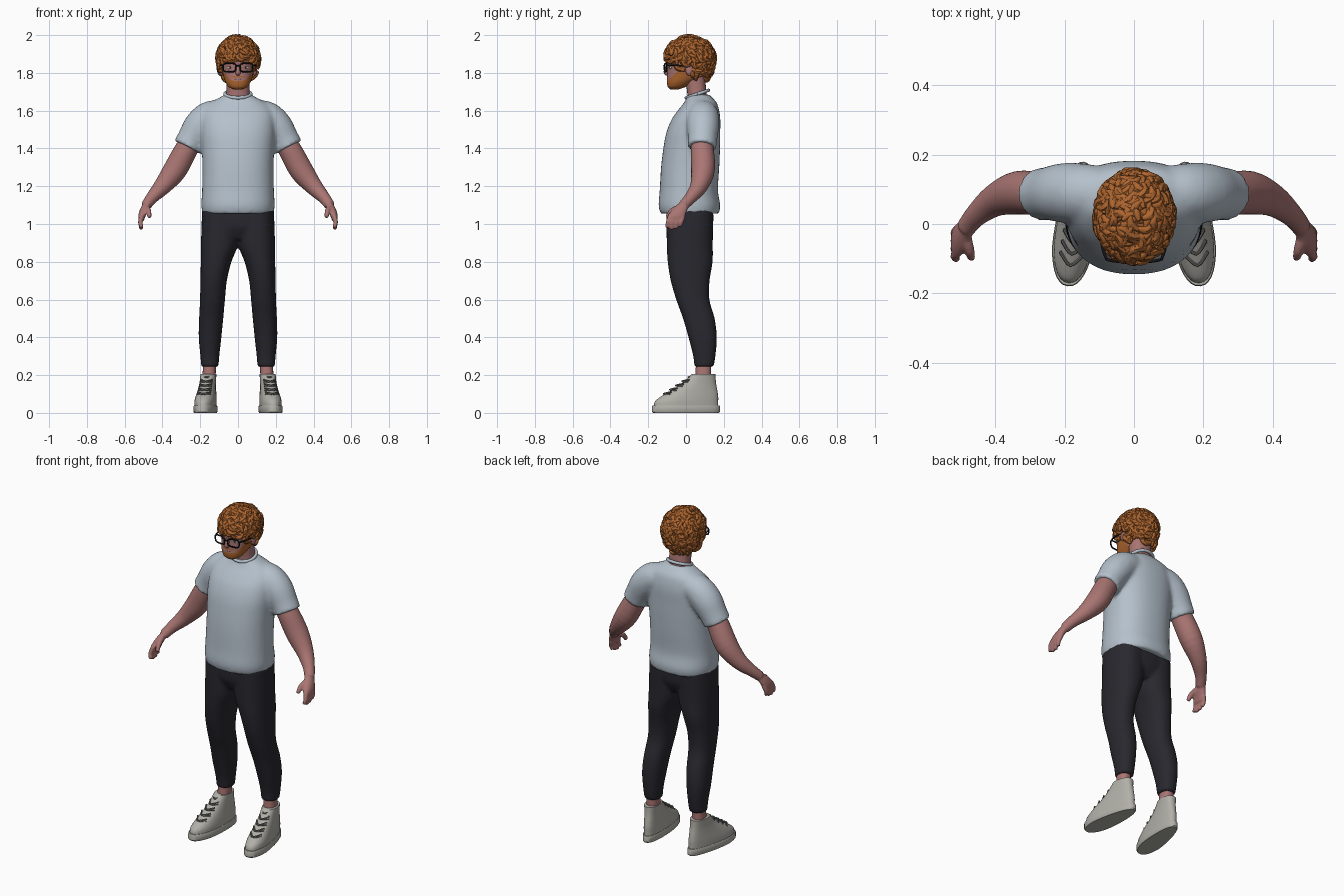
import bpy, bmesh, math, random
from mathutils import Vector, Matrix

if "Cube" in bpy.data.objects:
    bpy.data.objects.remove(bpy.data.objects["Cube"])
random.seed(4)


def material(name, *rgb):
    m = bpy.data.materials.new(name)
    m.use_nodes = True
    m.diffuse_color = (*rgb, 1)
    m.node_tree.nodes["Principled BSDF"].inputs["Base Color"].default_value = (*rgb, 1)
    return m


SKIN = material("skin", .40, .18, .17)
HAIR = material("ginger hair", .42, .13, .028)
SHIRT = material("pale blue cotton", .46, .53, .60)
DENIM = material("black denim", .021, .021, .028)
CANVAS = material("off white canvas", .44, .43, .39)
LACE = material("grey lace", .16, .16, .15)
FRAME = material("black plastic", .008, .008, .01)
WHITE = material("eye white", .5, .5, .48)
LIP = material("lip", .42, .25, .25)


# ---- helpers ----
def spline(keys, steps):
    out, last = [], len(keys) - 1
    for i in range(last):
        quad = [keys[max(i - 1, 0)], keys[i], keys[i + 1], keys[min(i + 2, last)]]
        for j in range(steps):
            t = j / steps
            out.append(tuple(b + .5 * t * (c - a + t * (2*a - 5*b + 4*c - d + t * (3*b - a - 3*c + d)))
                             for a, b, c, d in zip(*quad)))
    return out + [tuple(keys[-1])]


def skin(bm, rings):
    rows = [[bm.verts.new(p) for p in ring] for ring in rings]
    n = len(rows[0])
    for a, b in zip(rows, rows[1:]):
        for i in range(n):
            j = (i + 1) % n
            bm.faces.new((a[i], a[j], b[j], b[i]))
    bm.faces.new(rows[0][::-1])
    bm.faces.new(rows[-1])


def column(bm, keys, segs=36, steps=4, power=2.3):
    """Stack of rounded level sections: z, x, y, half width, half depth."""
    def bow(v):
        return math.copysign(abs(v) ** (2 / power), v)
    turns = [math.tau * i / segs for i in range(segs)]
    skin(bm, [[(x + rx * bow(math.cos(a)), y + ry * bow(math.sin(a)), z) for a in turns]
              for z, x, y, rx, ry in spline(keys, steps)])


def limb(bm, keys, segs=16, steps=4, ref=None):
    """Round tube along a path: x, y, z, radius."""
    path = spline(keys, steps)
    pts = [Vector(p[:3]) for p in path]
    ref = Vector(ref) if ref else (pts[-1] - pts[0]).orthogonal()
    rings = []
    for i, p in enumerate(pts):
        t = (pts[min(i + 1, len(pts) - 1)] - pts[max(i - 1, 0)]).normalized()
        u = t.cross(ref).normalized()
        v = t.cross(u)
        rings.append([p + path[i][3] * (u * math.cos(a) + v * math.sin(a))
                      for a in (math.tau * k / segs for k in range(segs))])
    skin(bm, rings)


def ball(bm, at, size):
    bmesh.ops.create_uvsphere(bm, u_segments=20, v_segments=12, radius=1,
                              matrix=Matrix.Translation(at) @ Matrix.Diagonal((*size, 1)))


def both_sides(bm):
    geom = bm.verts[:] + bm.edges[:] + bm.faces[:]
    for v in bmesh.ops.duplicate(bm, geom=geom)["geom"]:
        if isinstance(v, bmesh.types.BMVert):
            v.co.x *= -1


def finish(name, bm, *mats, voxel=0, relax=4, paint=None, angle=50):
    bmesh.ops.recalc_face_normals(bm, faces=bm.faces[:])
    if paint:
        for f in bm.faces:
            f.material_index = paint(f.calc_center_median())
    me = bpy.data.meshes.new(name)
    bm.to_mesh(me)
    bm.free()
    ob = bpy.data.objects.new(name, me)
    bpy.context.collection.objects.link(ob)
    for m in mats:
        me.materials.append(m)
    for other in bpy.context.selected_objects:
        other.select_set(False)
    bpy.context.view_layer.objects.active = ob
    ob.select_set(True)
    bpy.ops.object.shade_smooth_by_angle(angle=math.radians(angle))
    if voxel:
        mod = ob.modifiers.new("Fuse", "REMESH")
        mod.mode, mod.voxel_size, mod.use_smooth_shade = "VOXEL", voxel, True
        mod = ob.modifiers.new("Relax", "SMOOTH")
        mod.factor, mod.iterations = .5, relax
    return ob


# ---- shirt: torso fused with sleeves, plus collar ----
bm = bmesh.new()
limb(bm, [(.05, .09, 1.58, .07), (.14, .09, 1.57, .084), (.2, .09, 1.52, .086),
          (.245, .088, 1.45, .077), (.269, .085, 1.406, .076)], 28)
both_sides(bm)
column(bm, [(1.055, 0, .02, .188, .155), (1.1, 0, .018, .194, .163), (1.18, 0, .015, .19, .154),
            (1.3, 0, .022, .188, .154), (1.4, 0, .03, .192, .15), (1.48, 0, .038, .197, .143),
            (1.55, 0, .052, .196, .13), (1.6, 0, .066, .186, .11), (1.64, 0, .076, .152, .088),
            (1.665, 0, .072, .106, .071), (1.685, 0, .066, .07, .058)], 48)
finish("shirt", bm, SHIRT, voxel=.011, relax=5)

bm = bmesh.new()
limb(bm, [(.069 * math.cos(a), .06 + .059 * math.sin(a), 1.688 + .02 * math.sin(a), .009)
          for a in (math.tau * i / 32 for i in range(33))], 8, 1, (0, 0, 1))
finish("collar", bm, SHIRT)

# ---- trousers ----
bm = bmesh.new()
column(bm, [(.243, .149, .095, .046, .051), (.3, .149, .097, .05, .059), (.4, .148, .088, .06, .075),
            (.5, .142, .068, .064, .084), (.6, .135, .036, .066, .088), (.7, .129, .022, .07, .103),
            (.8, .116, .022, .081, .119), (.9, .098, .02, .098, .122), (1.08, .096, .02, .094, .124)])
both_sides(bm)
column(bm, [(.92, 0, .02, .1, .09), (.96, 0, .02, .16, .112), (1.0, 0, .02, .187, .124),
            (1.08, 0, .02, .184, .124)])
finish("trousers", bm, DENIM, voxel=.01)

# ---- arms with hands ----
bm = bmesh.new()
limb(bm, [(.2, .09, 1.5, .05), (.265, .086, 1.41, .06), (.333, .09, 1.287, .063),
          (.4, .068, 1.2, .047), (.455, .025, 1.14, .033), (.485, -.012, 1.1, .028)], 24)
column(bm, [(1.12, .476, -.004, .02, .024), (1.08, .495, -.03, .023, .039),
            (1.045, .508, -.05, .02, .046), (1.02, .512, -.054, .014, .044)], 24)
for i in range(4):
    y = -.088 + .023 * i
    tip = .985 - .014 * math.sin(i + .3)
    limb(bm, [(.508, y + .005, 1.045, .013), (.517, y - .006, 1.012, .0125),
              (.511, y - .013, tip, .0105)], 12)
limb(bm, [(.488, -.025, 1.09, .018), (.474, -.075, 1.07, .0145), (.468, -.1, 1.035, .0115)], 12)
both_sides(bm)
finish("arms_and_hands", bm, SKIN, voxel=.006, relax=3)

# ---- ankles and neck ----
bm = bmesh.new()
column(bm, [(.15, .154, .09, .035, .042), (.3, .15, .094, .034, .04)])
both_sides(bm)
finish("ankles", bm, SKIN)
bm = bmesh.new()
column(bm, [(1.64, 0, .062, .066, .054), (1.7, 0, .057, .061, .051), (1.79, 0, .045, .062, .055)])
finish("neck", bm, SKIN)

# ---- shoes, turned slightly outward ----
place = Matrix.Translation((.168, 0, 0)) @ Matrix.Rotation(.13, 4, "Z")


def place_shoe(bm):
    for v in bm.verts:
        v.co.x *= 1 - .2 * max(0, min(1, (v.co.y + .08) / .2))
    bm.transform(place)
    both_sides(bm)


bm = bmesh.new()
column(bm, [(.03, 0, 0, .058, .172), (.06, 0, .003, .058, .169), (.085, 0, .018, .056, .154),
            (.12, 0, .045, .052, .122), (.16, 0, .072, .049, .088), (.205, 0, .093, .05, .064)])
place_shoe(bm)
finish("shoe_uppers", bm, CANVAS)
bm = bmesh.new()
column(bm, [(0, 0, 0, .059, .176), (.006, 0, 0, .063, .181), (.034, 0, 0, .063, .181),
            (.04, 0, 0, .06, .178)], steps=1)
place_shoe(bm)
finish("shoe_soles", bm, CANVAS, angle=35)
bm = bmesh.new()
for i in range(5):
    z, y = .095 + .022 * i, -.118 + .033 * i
    for s in (1, -1):
        limb(bm, [(-.034 * s, y + .03, z + .002, .0045), (0, y - .002, z + .006, .0045),
                  (.034 * s, y + .034, z + .014, .0045)], 6)
place_shoe(bm)
finish("shoe_laces", bm, LACE)


# ---- head with painted scalp and beard ----
def hairline(y):
    return 1.88 if y < -.03 else 1.835 if y < .045 else 1.775


def paint_head(c):
    cheek = 1.757 + .06 * min(1, abs(c.x) / .08) ** 3
    beard = c.y < .025 and c.z < cheek
    moustache = c.y < -.06 and abs(c.x) < .036 and 1.777 < c.z < 1.786
    return int(c.z > hairline(c.y) or beard or moustache)


bm = bmesh.new()
column(bm, [(1.712, 0, -.062, .022, .02), (1.725, 0, -.05, .048, .046), (1.75, 0, -.03, .066, .071),
            (1.78, 0, -.005, .077, .095), (1.82, 0, .01, .085, .108), (1.87, 0, .015, .092, .115),
            (1.92, 0, .02, .09, .11), (1.96, 0, .02, .07, .085), (1.982, 0, .02, .03, .04)], 72, 8)
finish("head", bm, SKIN, HAIR, paint=paint_head)

bm = bmesh.new()
limb(bm, [(0, -.092, 1.842, .009), (0, -.104, 1.816, .012), (0, -.103, 1.8, .014),
          (0, -.097, 1.79, .008)])
finish("nose", bm, SKIN)
bm = bmesh.new()
ball(bm, (.089, .018, 1.815), (.013, .021, .03))
both_sides(bm)
finish("ears", bm, SKIN)
bm = bmesh.new()
ball(bm, (0, -.094, 1.768), (.027, .008, .006))
finish("lips", bm, LIP)
bm = bmesh.new()
ball(bm, (.04, -.08, 1.828), (.018, .009, .009))
both_sides(bm)
finish("eyes", bm, WHITE)
bm = bmesh.new()
ball(bm, (.04, -.088, 1.828), (.006, .003, .006))
both_sides(bm)
finish("pupils", bm, FRAME)
bm = bmesh.new()
limb(bm, [(.018, -.097, 1.852, .005), (.045, -.09, 1.858, .006), (.07, -.067, 1.852, .004)], 8)
both_sides(bm)
finish("eyebrows", bm, HAIR)

# ---- glasses: rims, temples and bridge ----
bm = bmesh.new()
rim = []
for i in range(33):
    c, s = math.cos(math.tau * i / 32), math.sin(math.tau * i / 32)
    rim.append((.045 + .034 * math.copysign(abs(c) ** .6, c), -.108 + .006 * c,
                1.828 + .023 * math.copysign(abs(s) ** .6, s), .0042))
limb(bm, rim, 8, 1, (0, 1, 0))
limb(bm, [(.078, -.104, 1.84, .0045), (.092, -.06, 1.84, .004), (.096, .025, 1.836, .004)], 8)
limb(bm, [(.014, -.113, 1.834, .004), (0, -.117, 1.838, .004), (-.014, -.113, 1.834, .004)], 8)
both_sides(bm)
finish("glasses", bm, FRAME)

# ---- curly hair: short tapered locks scattered over the scalp ----
bm = bmesh.new()
for i in range(520):
    h = 1 - 2 * (i + .5) / 520
    a = i * math.pi * (3 - math.sqrt(5))
    d = Vector((math.cos(a) * math.sqrt(1 - h * h), math.sin(a) * math.sqrt(1 - h * h), h))
    p = Vector((d.x * .1, .02 + d.y * .12, 1.875 + d.z * (.106 if h > 0 else .16)))
    if p.z < hairline(p.y) + .006:
        continue
    t = d.orthogonal()
    t.rotate(Matrix.Rotation(random.uniform(0, math.tau), 3, d))
    b = d.cross(t)
    lift, bend = random.uniform(.008, .02), random.choice((-.02, .02))
    lock = []
    for k, r in enumerate((.008, .014, .015, .012, .005)):
        s = k / 4
        q = p + t * .046 * (s - .5) + b * bend * math.sin(2.6 * s) + d * (lift * s - .004)
        lock.append((*q, r))
    limb(bm, lock, 7, 2, d)
finish("curly_hair", bm, HAIR)
bpy.context.object.select_set(False)
